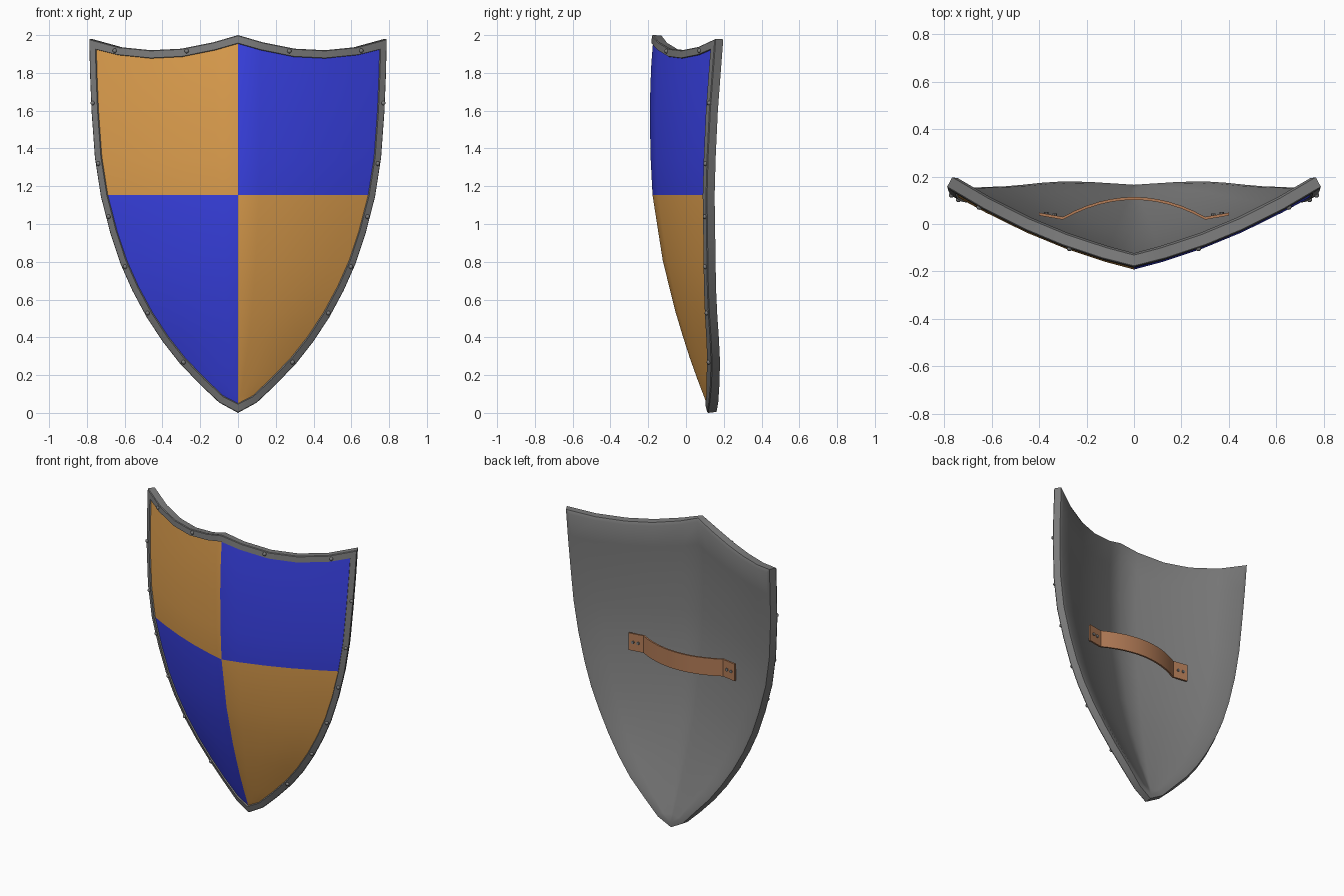
import bpy, bmesh, math
from mathutils import Vector

cube = bpy.data.objects.get("Cube")
if cube:
    bpy.data.objects.remove(cube, do_unlink=True)


def material(name, rgb):
    m = bpy.data.materials.new(name)
    m.use_nodes = True
    m.diffuse_color = (*rgb, 1)
    m.node_tree.nodes["Principled BSDF"].inputs["Base Color"].default_value = (*rgb, 1)
    return m


steel = material("steel_grey", (0.2, 0.2, 0.2))
gold = material("gold_paint", (0.75, 0.355, 0.078))
blue = material("blue_paint", (0.042, 0.055, 0.8))
leather = material("tan_leather", (0.45, 0.2, 0.095))

# Half outline (x, z): side from tip to corner, then top edge from corner to peak
SIDE = [(0, 0), (.1, .055), (.2, .15), (.31, .265), (.4, .38), (.485, .51), (.56, .65),
        (.622, .79), (.675, .95), (.725, 1.144), (.757, 1.35), (.775, 1.6), (.783, 1.8), (.787, 1.98)]
TOP = [(.63, 1.937), (.46, 1.92), (.3, 1.928), (.13, 1.962), (0, 2)]
HALF = SIDE + TOP
CORNER = len(SIDE) - 1
# Depth by height of the centre ridge and of the outer edge
RIDGE = [(0, .118), (.05, .106), (.25, .03), (.5, -.05), (.8, -.125), (1.15, -.18), (1.5, -.198), (1.8, -.19), (2, -.175)]
EDGE = [(0, .118), (.1, .135), (.3, .14), (.6, .12), (1.15, .112), (1.5, .122), (2, .16)]
SPLIT = 1.15


def lerp_table(table, v):
    for (a, fa), (b, fb) in zip(table, table[1:]):
        if v <= b:
            return fa + (fb - fa) * max(0, (v - a) / (b - a))
    return table[-1][1]


WIDTH = [(z, x) for x, z in SIDE]


def depth(x, z):
    t = min(abs(x) / max(lerp_table(WIDTH, z), 1e-4), 1.03)
    r, e = lerp_table(RIDGE, z), lerp_table(EDGE, z)
    return r + (e - r) * (.58 * t + .42 * t * t)


def surface(x, z, lift):
    """Point on the curved shield, moved along the forward normal."""
    h = .03
    dx = (depth(x + h, z) - depth(x - h, z)) / (2 * h)
    dz = (depth(x, z + h) - depth(x, z - h)) / (2 * h)
    dx = max(-.8, min(.8, dx))
    dz = max(-.4, min(.4, dz))
    n = Vector((dx, -1, dz)).normalized()
    return Vector((x, depth(x, z), z)) + n * lift


def inset(d):
    """Half outline moved inward by d with mitred corners, narrower where the sides turn back."""
    (x1, z1), (x2, z2) = HALF[1], HALF[-2]
    pts = [Vector(p) for p in [(-x1, z1)] + HALF + [(-x2, z2)]]
    out = []
    for a, p, b in zip(pts, pts[1:], pts[2:]):
        e, f = (p - a).normalized(), (b - p).normalized()
        n, m = Vector((-e.y, e.x)), Vector((-f.y, f.x))
        move = (n + m) * (d / (1 + n.dot(m)))
        out.append(p + Vector((move.x * .82, move.y)))
    return out


def make_object(name, bm, mats):
    me = bpy.data.meshes.new(name)
    bm.to_mesh(me)
    bm.free()
    for m in mats:
        me.materials.append(m)
    obj = bpy.data.objects.new(name, me)
    bpy.context.collection.objects.link(obj)
    bpy.ops.object.select_all(action='DESELECT')
    obj.select_set(True)
    bpy.context.view_layer.objects.active = obj
    bpy.ops.object.shade_smooth_by_angle(angle=math.radians(35))


# Shield body: curved back, chamfered rim and quartered front in one closed shell
bm = bmesh.new()


def add_face(points, mat):
    bm.faces.new([bm.verts.new(p) for p in points]).material_index = mat


def add_sheet(d, lift, painted):
    half = inset(d)
    side, top = half[:CORNER + 1], half[CORNER:]
    c = side[-1]

    def point(j, i, s):
        blend = max(0, (side[j].y - SPLIT) / (c.y - SPLIT)) if j > 8 else 0
        z = side[j].y + blend * (top[i].y - c.y)
        return surface(s * side[j].x * top[i].x / c.x, z, lift)

    for s in (-1, 1):
        for j in range(CORNER):
            for i in range(len(top) - 1):
                quad = [point(j, i, s), point(j, i + 1, s), point(j + 1, i + 1, s), point(j + 1, i, s)]
                upper = sum(p.z for p in quad) / 4 > SPLIT
                colour = (2 if upper == (s > 0) else 1) if painted else 0
                add_face(quad, colour)


def add_band(ring_a, ring_b):
    (da, la), (db, lb) = ring_a, ring_b
    A, B = inset(da), inset(db)
    for s in (-1, 1):
        for k in range(len(HALF) - 1):
            add_face([surface(s * p.x, p.y, l) for p, l in
                      ((A[k], la), (A[k + 1], la), (B[k + 1], lb), (B[k], lb))], 0)


rings = [(.02, -.054), (0, -.044), (0, .001), (.004, .005), (.041, .005), (.043, -.003)]
add_sheet(*rings[0], False)
for a, b in zip(rings, rings[1:]):
    add_band(a, b)
add_sheet(*rings[-1], True)
bmesh.ops.remove_doubles(bm, verts=bm.verts, dist=2e-4)
bmesh.ops.recalc_face_normals(bm, faces=bm.faces)
make_object("shield_body", bm, [steel, gold, blue])

# Rim rivets
bm = bmesh.new()
for x, z in [(.27, 1.915), (.65, 1.917), (.767, 1.64), (.737, 1.32), (.683, 1.04),
             (.595, .775), (.476, .53), (.286, .27)]:
    for s in (-1, 1):
        ball = bmesh.ops.create_uvsphere(bm, u_segments=10, v_segments=6, radius=.012)
        bmesh.ops.translate(bm, verts=ball["verts"], vec=surface(s * x, z, .005))
make_object("rim_rivets", bm, [steel])

# Leather arm strap: bowed band with flat end tabs
STRAP_Z, STRAP_HALF = 1.12, .058
path = [(-.4, .042)] + [(x / 20, .108 - .93 * (x / 20) ** 2) for x in range(-6, 7)] + [(.4, .042)]
bm = bmesh.new()
rows = [[[bm.verts.new((x, y + t, STRAP_Z + s * STRAP_HALF)) for s, t in
          ((-1, -.006), (1, -.006), (1, .006), (-1, .006))]] for x, y in path]
for (a,), (b,) in zip(rows, rows[1:]):
    for k in range(4):
        bm.faces.new((a[k], a[k - 1], b[k - 1], b[k]))
for (end,) in (rows[0], rows[-1]):
    bm.faces.new(end)
bmesh.ops.recalc_face_normals(bm, faces=bm.faces)
make_object("arm_strap", bm, [leather])

# Low rivet heads on the strap tabs
bm = bmesh.new()
for s in (-1, 1):
    for x in (.335, .37):
        y = .024 + (x - .3) * .18 + .007
        head = bmesh.ops.create_cone(bm, cap_ends=True, segments=10, radius1=.01, radius2=.01, depth=.012)
        for v in head["verts"]:
            v.co = Vector((v.co.x + s * x, v.co.z + y, v.co.y + STRAP_Z))
bmesh.ops.recalc_face_normals(bm, faces=bm.faces)
make_object("strap_rivets", bm, [steel])
